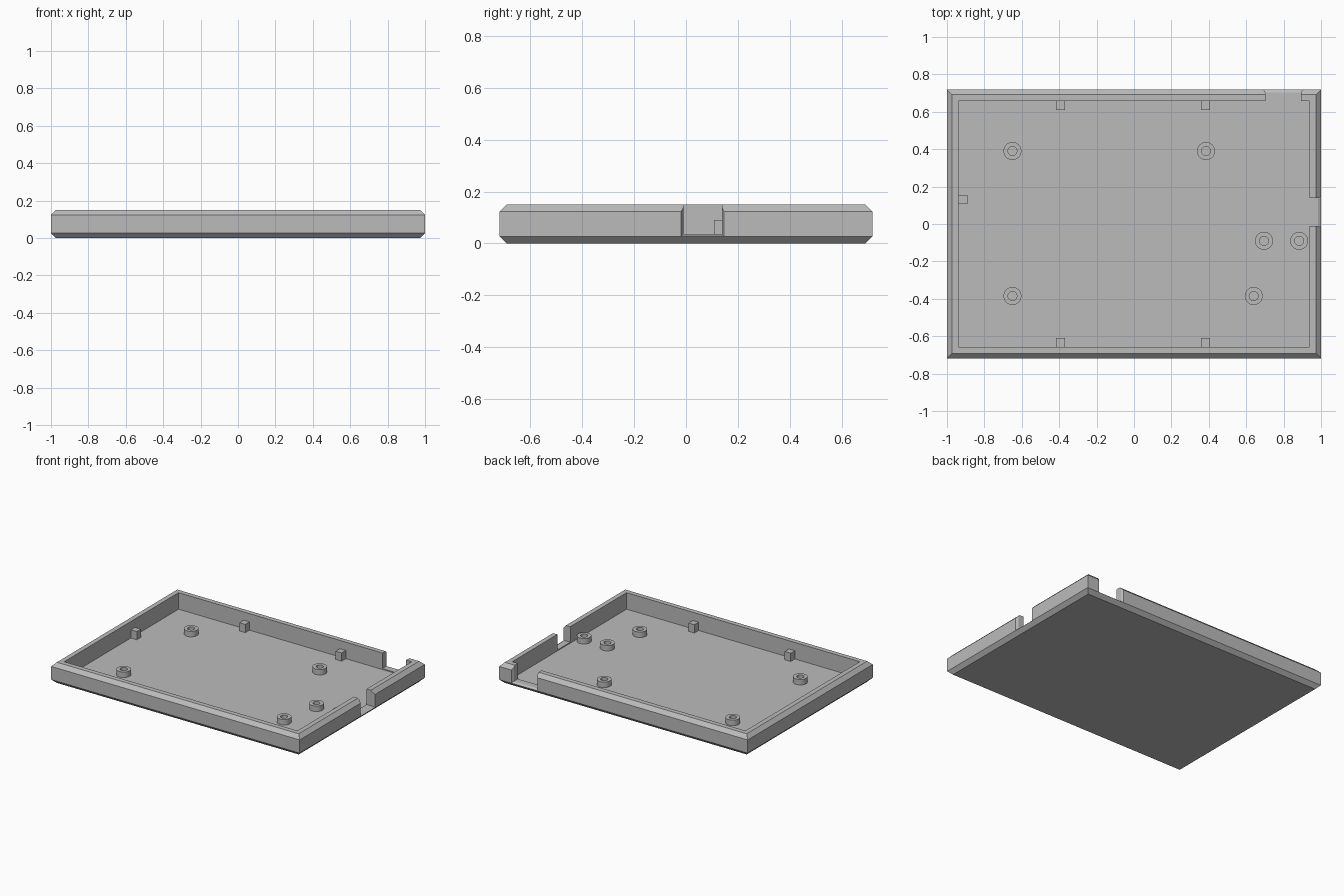
import bpy
import bmesh
from math import cos, sin, tau

cube = bpy.data.objects.get("Cube")
if cube:
    bpy.data.objects.remove(cube, do_unlink=True)

grey = bpy.data.materials.new("plain_grey")
grey.use_nodes = True
grey.diffuse_color = (0.5, 0.5, 0.5, 1)
grey.node_tree.nodes["Principled BSDF"].inputs["Base Color"].default_value = (0.5, 0.5, 0.5, 1)

HALF_X, HALF_Y, HEIGHT = 1.0, 0.719, 0.15
CHAMFER, WALL, FLOOR = 0.027, 0.062, 0.03
IN_X, IN_Y = HALF_X - WALL, HALF_Y - WALL


def loft(name, rings, caps=True):
    """Join equal-sized closed rings with quads, optionally capping both ends."""
    bm = bmesh.new()
    loops = [[bm.verts.new(p) for p in ring] for ring in rings]
    n = len(rings[0])
    for a, b in zip(loops, loops[1:]):
        for i in range(n):
            j = (i + 1) % n
            bm.faces.new((a[i], a[j], b[j], b[i]))
    if caps:
        bm.faces.new(loops[0][::-1])
        bm.faces.new(loops[-1])
    bmesh.ops.recalc_face_normals(bm, faces=bm.faces)
    mesh = bpy.data.meshes.new(name)
    bm.to_mesh(mesh)
    bm.free()
    mesh.materials.append(grey)
    obj = bpy.data.objects.new(name, mesh)
    bpy.context.collection.objects.link(obj)
    return obj


def rectangle(inset, z):
    x, y = HALF_X - inset, HALF_Y - inset
    return [(-x, -y, z), (x, -y, z), (x, y, z), (-x, y, z)]


def circle(x, y, r, z, n=32):
    return [(x + r * cos(tau * i / n), y + r * sin(tau * i / n), z) for i in range(n)]


def box(name, x0, x1, y0, y1, z0, z1):
    return loft(name, [[(x0, y0, z), (x1, y0, z), (x1, y1, z), (x0, y1, z)] for z in (z0, z1)])


# Tray with chamfered outer edges and a recessed floor
tray = loft("tray", [rectangle(i, z) for i, z in (
    (CHAMFER, 0), (0, CHAMFER), (0, HEIGHT - CHAMFER),
    (CHAMFER, HEIGHT), (WALL, HEIGHT), (WALL, FLOOR))])


# Openings in the side and back walls, flared at the outer face
def notch(name, lo, hi, outer, along_x):
    rings = []
    for depth, flare in ((-0.08, 0), (-0.016, 0), (0, 0.009), (0.05, 0.009)):
        a, b, base, d = lo - flare, hi + flare, 0.037 - flare, outer + depth
        section = [(a, base), (b, base), (b, 0.2), (a, 0.2)]
        rings.append([(s, d, z) if along_x else (d, s, z) for s, z in section])
    cutter = loft(name, rings)
    cutter.hide_render = True
    mod = tray.modifiers.new(name, "BOOLEAN")
    mod.operation = "DIFFERENCE"
    mod.solver = "EXACT"
    mod.object = cutter
    bpy.context.view_layer.objects.active = tray
    bpy.ops.object.modifier_apply(modifier=name)
    bpy.data.objects.remove(cutter, do_unlink=True)


notch("side_notch", -0.01, 0.138, HALF_X, False)
notch("back_notch", 0.702, 0.893, HALF_Y, True)

# Support posts against the walls
POST, POST_TOP, SINK = 0.048, 0.09, 0.01
for x, label in ((-0.392, "left"), (0.383, "right")):
    for side, place in ((-1, "front"), (1, "back")):
        y0, y1 = sorted((side * (IN_Y - POST), side * (IN_Y + SINK)))
        box(f"{place}_{label}_post", x - POST / 2, x + POST / 2, y0, y1, FLOOR - SINK, POST_TOP)
box("side_post", -IN_X - SINK, -IN_X + POST, 0.108, 0.156, FLOOR - SINK, POST_TOP)

# Hollow screw bosses on the floor
BOSS_TOP = 0.07
for i, (x, y) in enumerate(((-0.65, 0.39), (0.385, 0.39), (-0.65, -0.385),
                            (0.64, -0.385), (0.695, -0.09), (0.883, -0.09))):
    boss = loft(f"screw_boss_{i + 1}", [circle(x, y, r, z) for r, z in (
        (0.048, FLOOR - SINK), (0.048, BOSS_TOP), (0.024, BOSS_TOP), (0.024, FLOOR - SINK))], False)
    bpy.ops.object.select_all(action="DESELECT")
    boss.select_set(True)
    bpy.context.view_layer.objects.active = boss
    bpy.ops.object.shade_smooth_by_angle()
